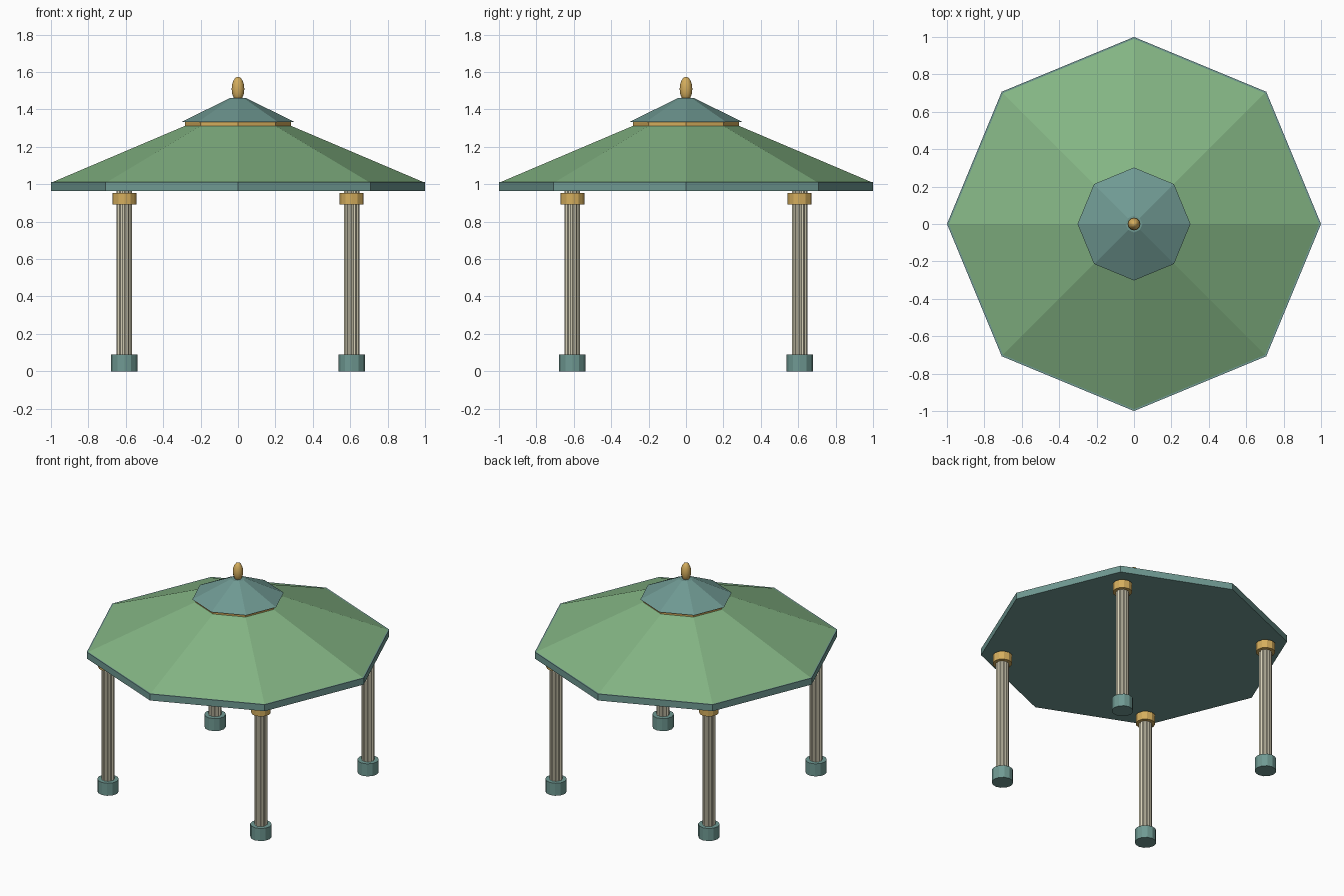
import bpy
from math import cos, sin, pi

if "Cube" in bpy.data.objects:
    bpy.data.objects.remove(bpy.data.objects["Cube"])


def material(name, rgb):
    m = bpy.data.materials.new(name)
    m.diffuse_color = (*rgb, 1)
    m.use_nodes = True
    m.node_tree.nodes["Principled BSDF"].inputs["Base Color"].default_value = m.diffuse_color
    return m


GREEN = material("roof_green", (0.23, 0.46, 0.23))
TEAL = material("teal", (0.16, 0.32, 0.29))
GOLD = material("gold", (0.66, 0.42, 0.11))
CREAM = material("cream", (0.68, 0.64, 0.48))


def loft(name, profile, sides, mat, loc=(0, 0, 0), flute=1.0):
    """Stack rings of (radius, z); odd corners are scaled by flute."""
    verts, faces = [], []
    for r, z in profile:
        for i in range(sides):
            a = 2 * pi * i / sides
            k = r * (flute if i % 2 else 1.0)
            verts.append((k * cos(a), k * sin(a), z))
    for j in range(len(profile) - 1):
        for i in range(sides):
            n = (i + 1) % sides
            b = j * sides
            faces.append((b + i, b + n, b + sides + n, b + sides + i))
    faces.append(tuple(reversed(range(sides))))
    faces.append(tuple(range(len(verts) - sides, len(verts))))
    mesh = bpy.data.meshes.new(name)
    mesh.from_pydata(verts, [], faces)
    mesh.materials.append(mat)
    obj = bpy.data.objects.new(name, mesh)
    obj.location = loc
    bpy.context.collection.objects.link(obj)
    return obj


# Octagonal roof tiers
loft("eave_slab", [(1.0, 0.965), (1.0, 1.012)], 8, TEAL)
loft("main_roof", [(0.99, 1.012), (0.27, 1.318)], 8, GREEN)
loft("roof_band", [(0.283, 1.31), (0.283, 1.335)], 8, GOLD)
loft("upper_roof", [(0.302, 1.333), (0.045, 1.46)], 8, TEAL)

# Finial
bpy.ops.mesh.primitive_uv_sphere_add(segments=12, ring_count=8, radius=1,
                                     location=(0, 0, 1.51))
finial = bpy.context.object
finial.name = "finial"
finial.scale = (0.034, 0.034, 0.065)
finial.data.materials.append(GOLD)
bpy.ops.object.shade_smooth_by_angle()

# Four fluted columns with base and capital
for sx, side in ((-1, "left"), (1, "right")):
    for sy, end in ((-1, "front"), (1, "back")):
        loc = (0.608 * sx, 0.608 * sy, 0)
        tag = f"{end}_{side}"
        loft(f"{tag}_column", [(0.042, 0.002), (0.042, 0.97)], 24, CREAM, loc, 0.87)
        loft(f"{tag}_base", [(0.07, 0), (0.07, 0.09)], 12, TEAL, loc)
        loft(f"{tag}_capital", [(0.064, 0.892), (0.064, 0.952)], 12, GOLD, loc)
